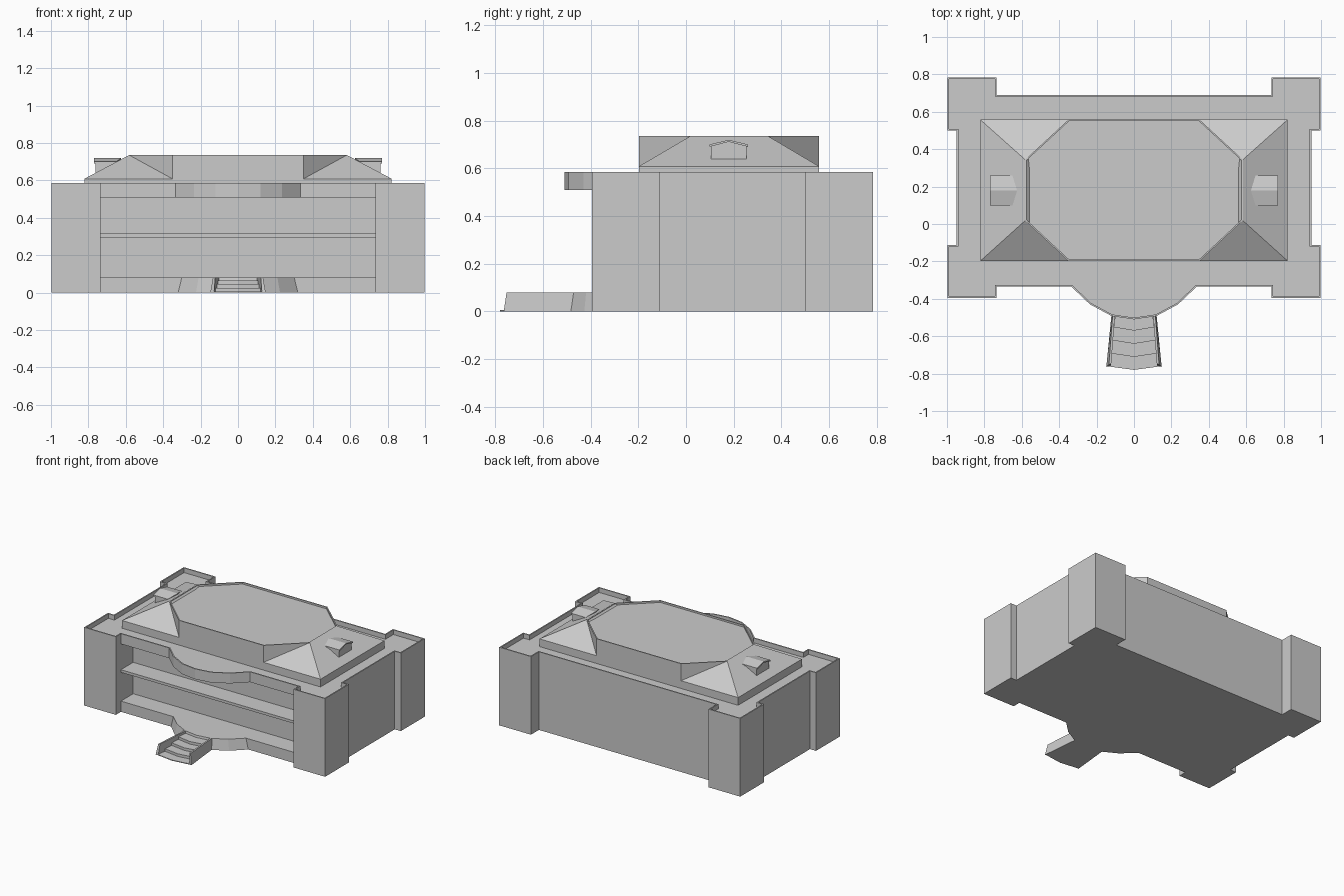
import bpy, bmesh
from mathutils import Vector

if "Cube" in bpy.data.objects:
    bpy.data.objects.remove(bpy.data.objects["Cube"])

DECK, TOP = 0.55, 0.585


def make(name, verts, faces):
    me = bpy.data.meshes.new(name)
    me.from_pydata(verts, [], faces)
    bm = bmesh.new()
    bm.from_mesh(me)
    bmesh.ops.recalc_face_normals(bm, faces=bm.faces)
    bm.to_mesh(me)
    bm.free()
    ob = bpy.data.objects.new(name, me)
    bpy.context.collection.objects.link(ob)
    return ob


def loft(name, low, high):
    """Closed solid between two matching 3D loops."""
    n = len(low)
    sides = [(i, (i + 1) % n, n + (i + 1) % n, n + i) for i in range(n)]
    return make(name, low + high, [tuple(range(n)), tuple(range(n, 2 * n))] + sides)


def prism(name, pts, z0, z1, top=None):
    return loft(name, [(x, y, z0) for x, y in pts], [(x, y, z1) for x, y in (top or pts)])


def inset(pts, d):
    """Offset a counter-clockwise outline inward by d."""
    out, n = [], len(pts)
    for i in range(n):
        a, b, c = (Vector(pts[(i + k) % n]) for k in (-1, 0, 1))
        u, v = (b - a).normalized(), (c - b).normalized()
        n1, n2 = Vector((-u.y, u.x)), Vector((-v.y, v.x))
        p = b + (n1 + n2) * d / (1 + n1.dot(n2))
        out.append((p.x, p.y))
    return out


def rim(name, pts, z0, z1, d):
    """Thin upstanding wall following an outline."""
    n, inner = len(pts), inset(pts, d)
    verts = [(x, y, z) for loop, z in ((pts, z0), (pts, z1), (inner, z1), (inner, z0)) for x, y in loop]
    faces = [(k * n + i, k * n + (i + 1) % n, (k + 1) % 4 * n + (i + 1) % n, (k + 1) % 4 * n + i)
             for k in range(4) for i in range(n)]
    return make(name, verts, faces)


def mirrored(right):
    """Complete an outline from its right half, front to back."""
    return right + [(-x, y) for x, y in reversed(right) if x > 0]


# Outlines, right half only
bay = [(0, -0.51), (0.12, -0.492), (0.235, -0.43), (0.335, -0.335)]
walls = [(0.735, -0.335), (0.735, -0.395), (0.998, -0.395), (0.998, -0.112), (0.948, -0.112),
         (0.948, 0.5), (0.998, 0.5), (0.998, 0.784), (0.735, 0.784), (0.735, 0.69)]
outline = mirrored(bay + walls)
core = mirrored([(0.735, -0.19)] + walls[1:])

# Main body with recessed front
prism("main_body", core, 0, DECK)
rim("roof_parapet", outline, DECK, TOP, 0.009)

# Front platform, gallery floor and entablature between the corner pavilions
strip = [(-0.735, -0.335), (0.735, -0.335), (0.735, -0.19), (-0.735, -0.19)]
prism("front_platform", strip, 0, 0.08)
prism("gallery_floor", strip, 0.295, 0.315)
prism("entablature", mirrored(bay + [(0.735, -0.335), (0.735, -0.19)]), 0.508, DECK)

# Curved porch base with battered sides
low = mirrored([(x * 0.955, -0.335 + (y + 0.335) * 0.96) for x, y in bay] + [(0.32, -0.3)])
high = [(x * 0.94, -0.335 + (y + 0.335) * 0.92) for x, y in low]
prism("porch_base", low, 0, 0.08, high)

# Chevron-shaped entrance steps
for i in range(4):
    y = -0.57 - i * 0.07
    w = 0.106 + i * 0.009
    prism(f"entrance_step_{i + 1}", mirrored([(0, y), (w, y + 0.018), (0.098, -0.44)]),
          0, 0.064 - i * 0.0195)

# Splayed cheek walls beside the steps
for s, side in ((1, "right"), (-1, "left")):
    base = [(s * 0.1, -0.46), (s * 0.128, -0.76), (s * 0.148, -0.764), (s * 0.118, -0.46)]
    cap = [(s * 0.1, -0.46), (s * 0.122, -0.748), (s * 0.134, -0.752), (s * 0.112, -0.46)]
    prism(f"step_cheek_{side}", base, 0, 0.08, cap)

# Raised octagonal roof with a low rim
octagon = [(0.35, -0.198), (0.582, 0.018), (0.582, 0.344), (0.35, 0.558)]
octagon = octagon + [(-x, y) for x, y in reversed(octagon)]
prism("upper_roof", octagon, DECK, 0.722)
rim("upper_roof_rim", octagon, 0.722, 0.735, 0.008)

for s, side in ((1, "right"), (-1, "left")):
    # Hipped roof wing falling away from the octagon
    plan = [(0.35, -0.198), (0.822, -0.198), (0.822, 0.558), (0.35, 0.558)]
    verts = [(s * x, y, z) for z in (DECK, 0.608) for x, y in plan]
    verts += [(s * 0.582, 0.018, 0.735), (s * 0.582, 0.344, 0.735)]
    make(f"hip_roof_{side}", verts,
         [(0, 1, 2, 3), (0, 1, 5, 4), (1, 2, 6, 5), (2, 3, 7, 6), (0, 3, 7, 9, 8, 4),
          (4, 5, 8), (5, 6, 9, 8), (6, 7, 9)])
    # Dormer with low gable
    profile = [(0.105, 0.63), (0.253, 0.63), (0.253, 0.692), (0.179, 0.715), (0.105, 0.692)]
    loft(f"dormer_{side}", [(s * 0.63, y, z) for y, z in profile],
         [(s * 0.762, y, z) for y, z in profile])
    cover = [(0.098, 0.69), (0.179, 0.711), (0.26, 0.69), (0.26, 0.7), (0.179, 0.719), (0.098, 0.7)]
    loft(f"dormer_roof_{side}", [(s * (0.65 if abs(y - 0.179) > 0.01 else 0.625), y, z) for y, z in cover],
         [(s * 0.77, y, z) for y, z in cover])
